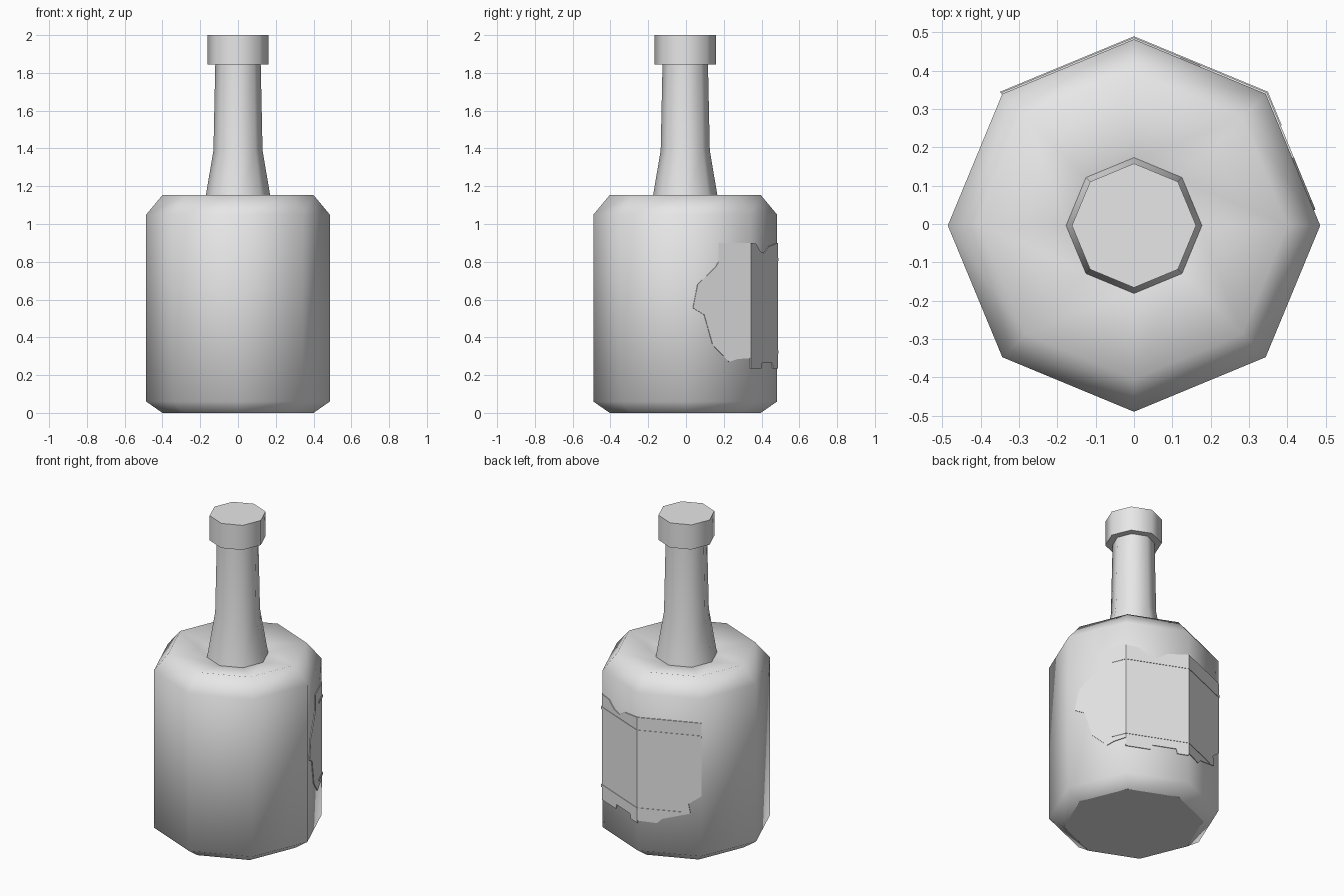
import bpy
import bmesh
from math import cos, sin, tau

if "Cube" in bpy.data.objects:
    bpy.data.objects.remove(bpy.data.objects["Cube"], do_unlink=True)

SIDES = 8
RADIUS = 0.486
CENTRE_Y = -0.004

grey = bpy.data.materials.new("plain_grey")
grey.use_nodes = True
grey.diffuse_color = (0.8, 0.8, 0.8, 1)
grey.node_tree.nodes["Principled BSDF"].inputs["Base Color"].default_value = (0.8, 0.8, 0.8, 1)


def corner(index, radius, z):
    a = tau * index / SIDES
    return (radius * cos(a), radius * sin(a), z)


def finish(name, bm):
    mesh = bpy.data.meshes.new(name)
    bm.to_mesh(mesh)
    bm.free()
    mesh.materials.append(grey)
    obj = bpy.data.objects.new(name, mesh)
    obj.location.y = CENTRE_Y
    bpy.context.collection.objects.link(obj)
    return obj


def lathe(name, profile):
    """Turn (radius, z) points into a smooth eight-sided solid with flat ends."""
    bm = bmesh.new()
    rings = [[bm.verts.new(corner(i, r, z)) for i in range(SIDES)] for r, z in profile]
    for low, high in zip(rings, rings[1:]):
        for i in range(SIDES):
            j = (i + 1) % SIDES
            bm.faces.new((low[i], low[j], high[j], high[i])).smooth = True
    bm.faces.new(rings[0][::-1])
    bm.faces.new(rings[-1])
    return finish(name, bm)


def plates(name, panels, radius, thickness):
    """Flat outlines of (fraction across side, z) laid on the given sides."""
    bm = bmesh.new()
    for side, outline in panels:
        a, b = corner(side, radius, 0), corner(side + 1, radius, 0)
        bm.faces.new([bm.verts.new((a[0] + (b[0] - a[0]) * t, a[1] + (b[1] - a[1]) * t, z))
                      for t, z in outline])
    bmesh.ops.remove_doubles(bm, verts=bm.verts[:], dist=0.0005)
    obj = finish(name, bm)
    solid = obj.modifiers.new("thickness", "SOLIDIFY")
    solid.thickness = thickness
    solid.offset = -1
    return obj


# Bottle with chamfered rims and a shallow dished shoulder
lathe("bottle_body", [(0.40, 0), (RADIUS, 0.06), (RADIUS, 1.05), (0.40, 1.153), (0.17, 1.108)])
lathe("bottle_neck", [(0.178, 1.105), (0.13, 1.39), (0.12, 1.86)])
lathe("bottle_cap", [(0.162, 1.845), (0.162, 2.0)])

# Torn label wrapped over three sides
torn_end = [(0.12, 0.555), (0.29, 0.52), (0.42, 0.36), (0.67, 0.27), (0.8, 0.285), (1, 0.29),
            (1, 0.9), (0.51, 0.9), (0.51, 0.8), (0.46, 0.77), (0.19, 0.68)]
middle = [(0, 0.235), (0.4, 0.235), (0.42, 0.265), (0.8, 0.265), (0.82, 0.235), (1, 0.235),
          (1, 0.9), (0.65, 0.88), (0.5, 0.845), (0.35, 0.855), (0.2, 0.895), (0, 0.9)]
straight_end = [(0, 0.25), (0.31, 0.245), (0.39, 0.275), (0.83, 0.325), (0.8, 0.385),
                (1, 0.44), (1, 0.9), (0, 0.9)]
plates("label", enumerate([torn_end, middle, straight_end]), RADIUS + 0.005, 0.006)


# Thin raised bands near the label's top and bottom
def band(side, start, end, z):
    return side, [(start, z), (end, z), (end, z + 0.016), (start, z + 0.016)]


plates("label_bands", [band(0, 0.75, 1, 0.805), band(1, 0, 1, 0.805), band(2, 0, 1, 0.805),
                       band(0, 0.75, 1, 0.315), band(1, 0, 1, 0.315), band(2, 0, 0.7, 0.315)],
       RADIUS + 0.008, 0.004)
